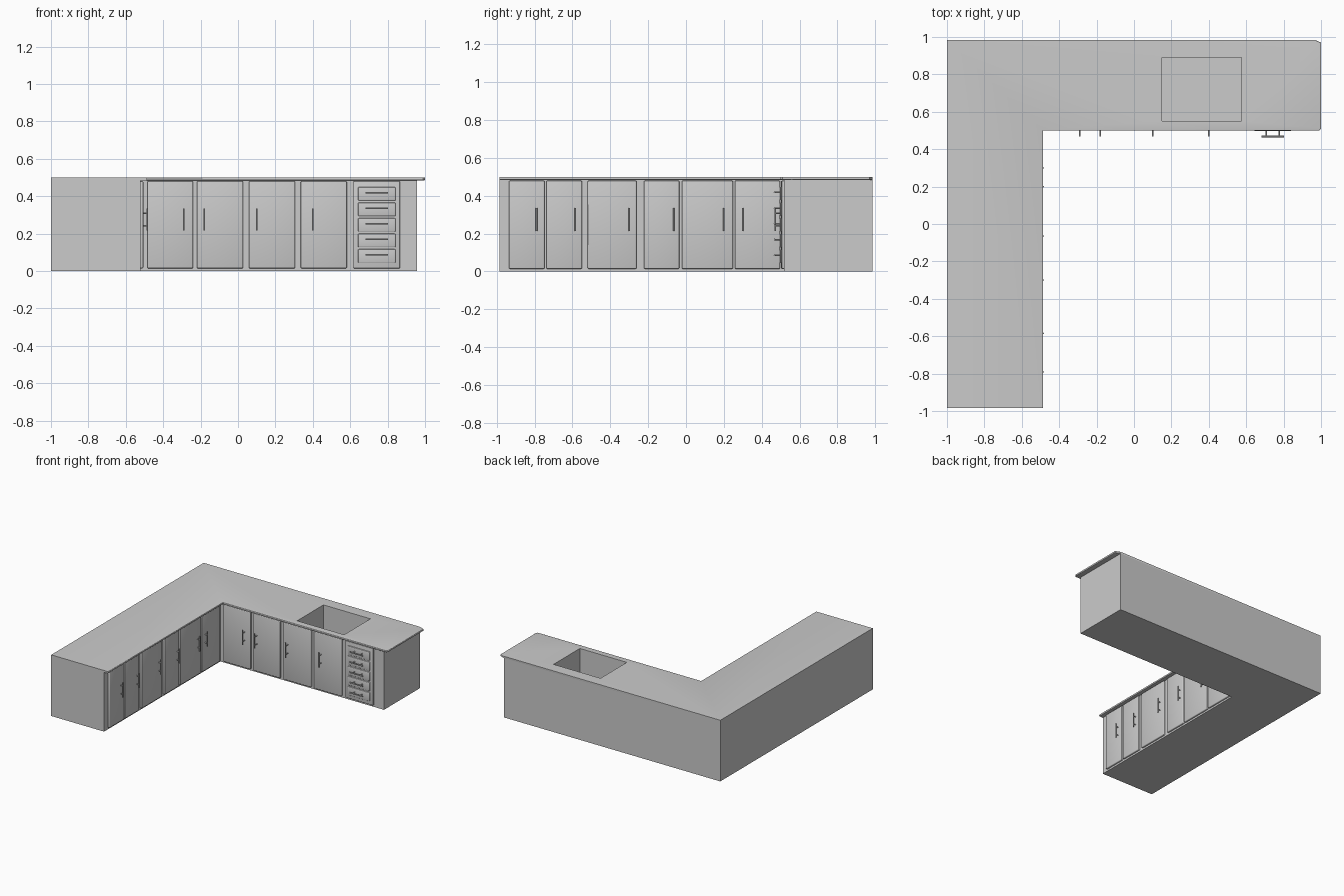
import bpy, bmesh
from mathutils import Vector, Matrix

if "Cube" in bpy.data.objects:
    bpy.data.objects.remove(bpy.data.objects["Cube"])

Y0, Y1 = -0.985, 0.985


def finish(bm, name, smooth=False):
    bmesh.ops.recalc_face_normals(bm, faces=bm.faces)
    me = bpy.data.meshes.new(name)
    bm.to_mesh(me)
    bm.free()
    ob = bpy.data.objects.new(name, me)
    bpy.context.collection.objects.link(ob)
    if smooth:
        bpy.ops.object.select_all(action='DESELECT')
        ob.select_set(True)
        bpy.context.view_layer.objects.active = ob
        bpy.ops.object.shade_smooth_by_angle(angle=0.6)
    return ob


def add_box(bm, lo, hi, bevel=0.0):
    lo, hi = Vector(lo), Vector(hi)
    m = Matrix.Translation((lo + hi) / 2) @ Matrix.Diagonal((*(hi - lo), 1))
    verts = bmesh.ops.create_cube(bm, size=1, matrix=m)['verts']
    if bevel:
        edges = list({e for v in verts for e in v.link_edges})
        bmesh.ops.bevel(bm, geom=edges, offset=bevel, segments=3, profile=0.5, affect='EDGES')


def add_rod(bm, a, b, r):
    a, b = Vector(a), Vector(b)
    d = b - a
    m = Matrix.Translation((a + b) / 2) @ d.to_track_quat('Z', 'Y').to_matrix().to_4x4()
    bmesh.ops.create_cone(bm, cap_ends=True, segments=12, radius1=r, radius2=r,
                          depth=d.length, matrix=m)


def extrude_outline(pts, z0, z1):
    bm = bmesh.new()
    f = bm.faces.new([bm.verts.new((x, y, z0)) for x, y in pts])
    top = bmesh.ops.extrude_face_region(bm, geom=[f])['geom']
    bmesh.ops.translate(bm, vec=(0, 0, z1 - z0),
                        verts=[g for g in top if isinstance(g, bmesh.types.BMVert)])
    return bm


# L-shaped carcass
body = finish(extrude_outline([(-1, Y0), (-0.522, Y0), (-0.522, 0.518), (0.958, 0.518),
                               (0.958, Y1), (-1, Y1)], 0, 0.484), "cabinet_body")

# worktop with overhang and softened front and right edges
bm = extrude_outline([(-1, Y0), (-0.486, Y0), (-0.486, 0.499), (0.99, 0.499), (1, 0.51),
                      (1, 0.97), (0.965, Y1), (-1, Y1)], 0.484, 0.5)
rim = []
for e in bm.edges:
    c = (e.verts[0].co + e.verts[1].co) / 2
    flat = abs(e.verts[0].co.z - e.verts[1].co.z) < 1e-6
    if flat and (abs(c.x + 0.486) < 1e-4 or abs(c.y - 0.499) < 1e-4 or c.x > 0.97):
        rim.append(e)
bmesh.ops.bevel(bm, geom=rim, offset=0.005, segments=3, profile=0.5, affect='EDGES')
worktop = finish(bm, "worktop", True)

# sink recess cut through the worktop into the carcass
bm = bmesh.new()
add_box(bm, (0.15, 0.55, 0.24), (0.575, 0.89, 0.6))
cutter = finish(bm, "sink_cutter")
cutter.hide_render = True
cutter.display_type = 'WIRE'
for ob in (body, worktop):
    mod = ob.modifiers.new("sink_hole", 'BOOLEAN')
    mod.operation = 'DIFFERENCE'
    mod.solver = 'EXACT'
    mod.object = cutter


# Runs are modelled along x facing -y, then placed with a matrix
back_run = Matrix.Translation((0, 0.518, 0))
side_run = Matrix(((0, -1, 0, -0.522), (1, 0, 0, 0), (0, 0, 1, 0), (0, 0, 0, 1)))


def door(name, place, a, b):
    bm = bmesh.new()
    add_box(bm, (a, -0.016, 0.014), (b, 0.004, 0.48), 0.006)
    bm.transform(place)
    finish(bm, name, True)


def handle(name, place, centre, axis, reach=0.046):
    c, d = Vector(centre), Vector(axis)
    bm = bmesh.new()
    tip = Vector((0, -reach, 0))
    add_rod(bm, c + tip - d * 0.06, c + tip + d * 0.06, 0.0045)
    for s in (-0.034, 0.034):
        add_rod(bm, c + d * s + Vector((0, -0.008, 0)), c + d * s + tip, 0.004)
    bm.transform(place)
    finish(bm, name, True)


# doors: start, end, handle position along each run
back_doors = [(-0.485, -0.24, -0.29), (-0.22, 0.028, -0.18),
              (0.058, 0.306, 0.10), (0.335, 0.582, 0.40)]
side_doors = [(-0.935, -0.748, -0.79), (-0.738, -0.55, -0.585), (-0.52, -0.262, -0.30),
              (-0.222, -0.035, -0.065), (-0.022, 0.248, 0.20), (0.258, 0.497, 0.30)]
for label, run, doors, reach in (("back", back_run, back_doors, 0.046),
                                 ("side", side_run, side_doors, 0.036)):
    for i, (a, b, h) in enumerate(doors, 1):
        door(f"{label}_door_{i}", run, a, b)
        handle(f"{label}_door_handle_{i}", run, (h, 0, 0.275), (0, 0, 1), reach)

# drawer unit: backing panel, five fronts and bar handles
bm = bmesh.new()
add_box(bm, (0.617, -0.012, 0.014), (0.866, 0.004, 0.48), 0.004)
bm.transform(back_run)
finish(bm, "drawer_panel", True)
for i in range(5):
    z = 0.08 + i * 0.083
    bm = bmesh.new()
    add_box(bm, (0.642, -0.02, z - 0.036), (0.842, 0, z + 0.036), 0.005)
    bm.transform(back_run)
    finish(bm, f"drawer_front_{i + 1}", True)
    handle(f"drawer_handle_{i + 1}", back_run, (0.742, 0, z + 0.006), (1, 0, 0), 0.05)
